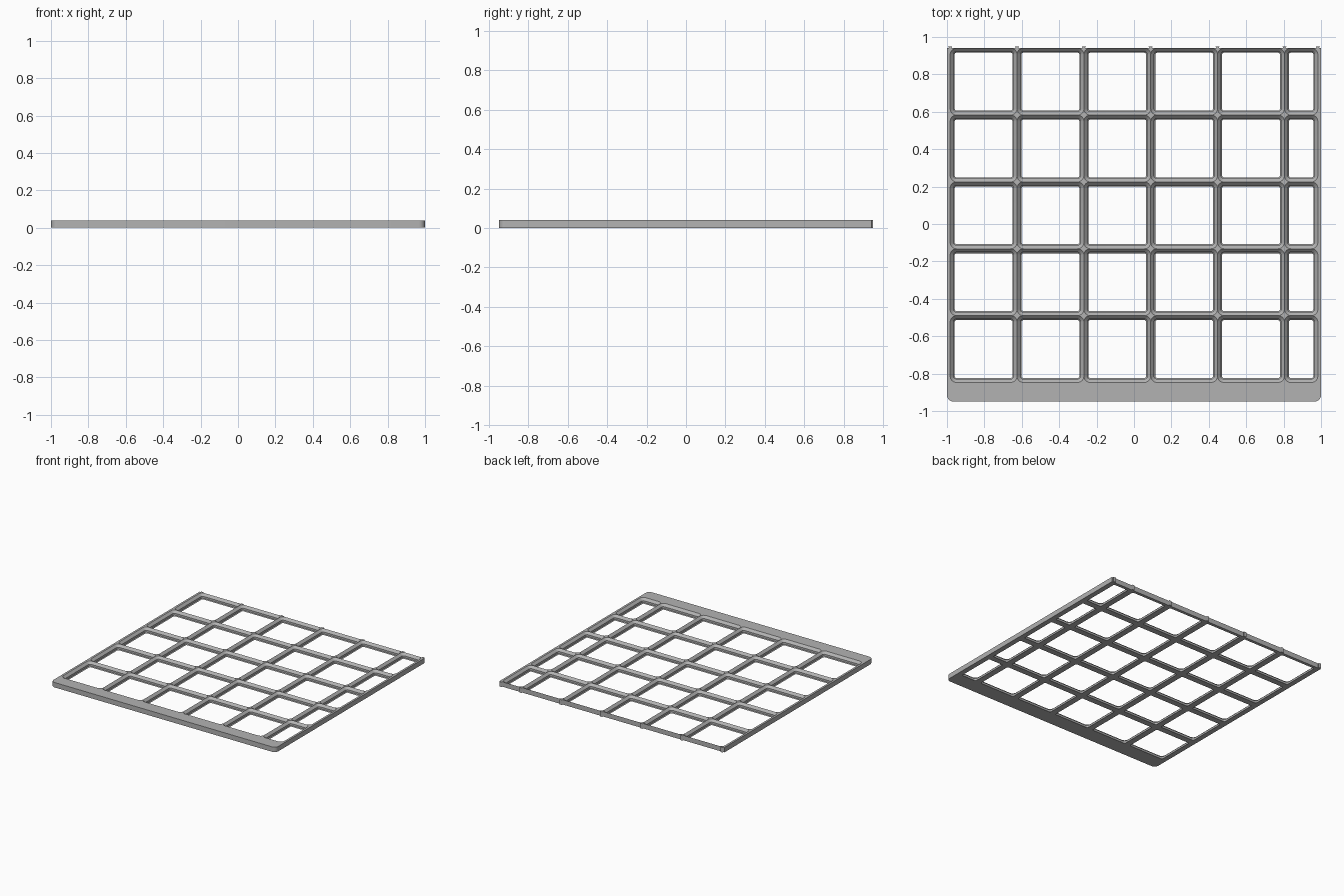
import bpy, bmesh, math

if "Cube" in bpy.data.objects:
    bpy.data.objects.remove(bpy.data.objects["Cube"])

S = 2 / 235                 # one millimetre in scene units
PITCH = 42 * S
H = 4.65 * S
TAB = 1.1 * S
X0 = -1 + 2 * S             # left edge of the cell field
YF = -(222 * S + TAB) / 2   # front face of the plate
Y0 = YF + 12 * S            # front edge of the cell field
Y1 = Y0 + 5 * PITCH         # back edge of the cell field
XS = [X0 + i * PITCH for i in range(6)] + [X0 + 5.5 * PITCH]
YS = [Y0 + j * PITCH for j in range(6)]
SEG = 8

grey = bpy.data.materials.new("grey plastic")
grey.diffuse_color = (0.45, 0.45, 0.45, 1)
grey.use_nodes = True
grey.node_tree.nodes["Principled BSDF"].inputs["Base Color"].default_value = grey.diffuse_color


def finish(bm, name):
    bmesh.ops.remove_doubles(bm, verts=bm.verts, dist=1e-5)
    me = bpy.data.meshes.new(name)
    bm.to_mesh(me)
    bm.free()
    ob = bpy.data.objects.new(name, me)
    bpy.context.collection.objects.link(ob)
    me.materials.append(grey)
    bpy.ops.object.select_all(action='DESELECT')
    ob.select_set(True)
    bpy.context.view_layer.objects.active = ob
    bpy.ops.object.shade_smooth_by_angle(angle=math.radians(30))
    return ob


def arc(cx, cy, r, a0):
    """Quarter circle, counter-clockwise from angle a0."""
    return [(cx + r * math.cos(a0 + k * math.pi / 2 / SEG),
             cy + r * math.sin(a0 + k * math.pi / 2 / SEG)) for k in range(SEG + 1)]


def extrude(bm, pts, z0, z1):
    lo = [bm.verts.new((x, y, z0)) for x, y in pts]
    hi = [bm.verts.new((x, y, z1)) for x, y in pts]
    bm.faces.new(lo[::-1])
    bm.faces.new(hi)
    for i in range(len(pts)):
        j = (i + 1) % len(pts)
        bm.faces.new((lo[i], lo[j], hi[j], hi[i]))


def socket(bm, xa, ya, xb, yb):
    """Open cell with a chamfer, a straight wall and a wide sloped mouth."""
    cs = [(xb, yb), (xa, yb), (xa, ya), (xb, ya)]
    sg = [(-1, -1), (1, -1), (1, 1), (-1, 1)]
    loops = []
    for inset, z in ((2.85, 0), (2.15, 0.7 * S), (2.15, 2.5 * S), (0, H)):
        pts = []
        for i in range(4):
            (cx, cy), (sx, sy) = cs[i], sg[i]
            pts += arc(cx + sx * 4 * S, cy + sy * 4 * S, (4 - inset) * S, i * math.pi / 2)
        loops.append([bm.verts.new((x, y, z)) for x, y in pts])
    n = len(loops[0])
    for a, b in zip(loops, loops[1:]):
        for i in range(n):
            j = (i + 1) % n
            bm.faces.new((a[j], a[i], b[i], b[j]))
    # flat underside, and star-shaped flats where the mouths meet on top
    for loop, z, top in ((loops[0], 0, False), (loops[-1], H, True)):
        corner = [bm.verts.new((x, y, z)) for x, y in cs]
        for i in range(4):
            for k in range(SEG):
                p, q = loop[i * (SEG + 1) + k], loop[i * (SEG + 1) + k + 1]
                bm.faces.new((corner[i], q, p) if top else (corner[i], p, q))
            if not top:
                j = (i + 1) % 4
                bm.faces.new((corner[i], loop[i * (SEG + 1) + SEG],
                              loop[j * (SEG + 1)], corner[j]))


# Grid of sockets, the last column half as wide
bm = bmesh.new()
for xa, xb in zip(XS, XS[1:]):
    for ya, yb in zip(YS, YS[1:]):
        socket(bm, xa, ya, xb, yb)
# Back wall of the grid
for xa, xb in zip(XS, XS[1:]):
    bm.faces.new([bm.verts.new(p) for p in
                  ((xb, Y1, 0), (xa, Y1, 0), (xa, Y1, H), (xb, Y1, H))])
finish(bm, "socket_grid")

# Border: wide front bar with rounded corners and narrow side strips
bm = bmesh.new()
R = 4 * S
outline = arc(-1 + R, YF + R, R, math.pi) + arc(1 - R, YF + R, R, 1.5 * math.pi)
outline += [(1, Y1), (XS[-1], Y1), (XS[-1], Y0), (X0, Y0), (X0, Y1), (-1, Y1)]
extrude(bm, outline, 0, H)
finish(bm, "border")

# Dovetail tabs on the back edge
bm = bmesh.new()
for x in XS:
    extrude(bm, [(x - 0.6 * S, Y1), (x + 0.6 * S, Y1),
                 (x + 1.4 * S, Y1 + TAB), (x - 1.4 * S, Y1 + TAB)], 0, H)
finish(bm, "connector_tabs")
